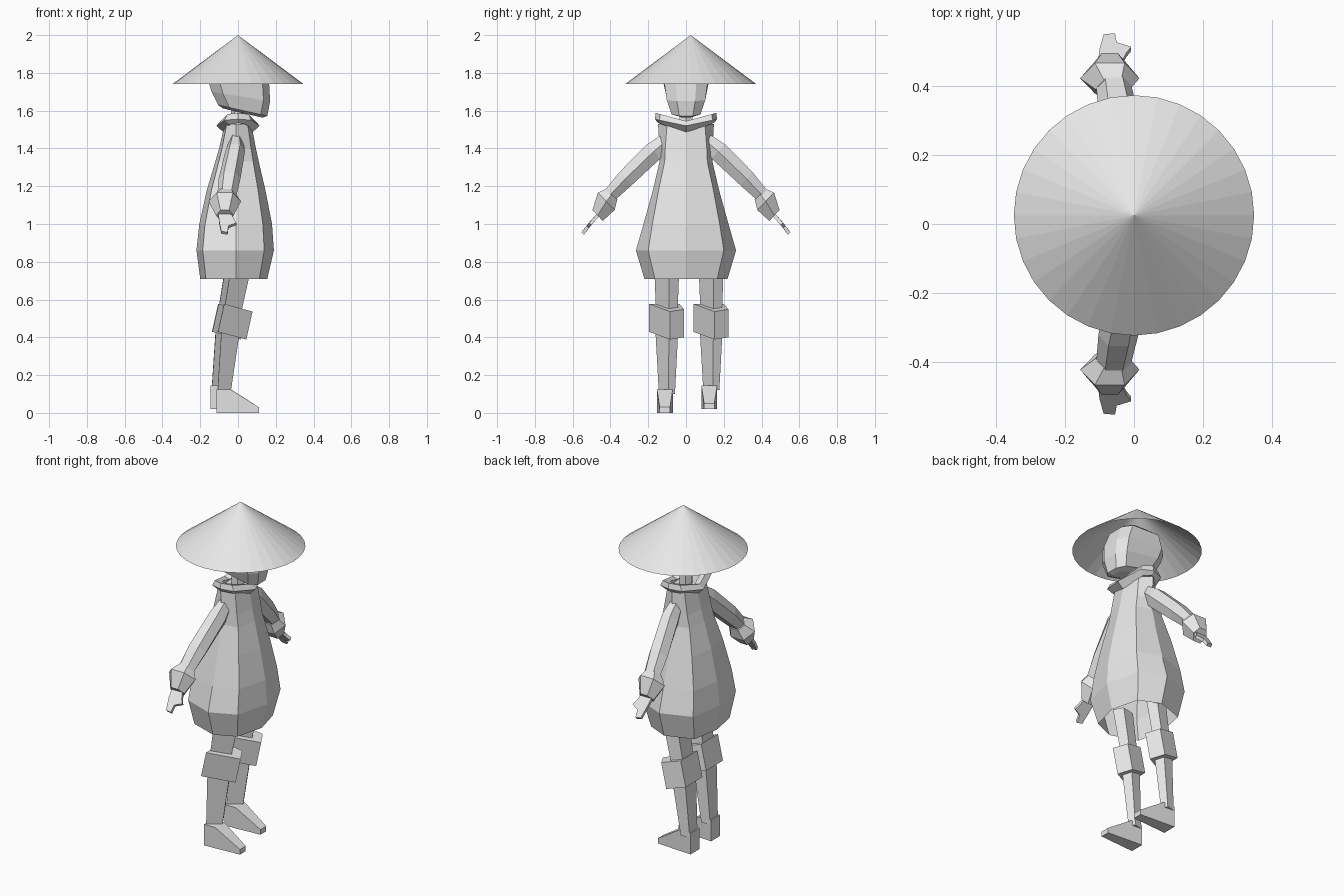
import bpy, bmesh, math
from mathutils import Vector

if "Cube" in bpy.data.objects:
    bpy.data.objects.remove(bpy.data.objects["Cube"])

grey = bpy.data.materials.new("pale_grey")
grey.diffuse_color = (0.8, 0.8, 0.8, 1)
grey.use_nodes = True
grey.node_tree.nodes["Principled BSDF"].inputs["Base Color"].default_value = grey.diffuse_color


def loft(name, rings, start=True, end=True, closed=False):
    """Skin a list of equal-length point rings, with optional caps."""
    bm = bmesh.new()
    vs = [[bm.verts.new(p) for p in r] for r in rings]
    n = len(vs[0])
    pairs = list(zip(vs, vs[1:])) + ([(vs[-1], vs[0])] if closed else [])
    for a, b in pairs:
        for i in range(n):
            j = (i + 1) % n
            bm.faces.new((a[i], a[j], b[j], b[i]))
    if start and not closed:
        bm.faces.new(vs[0])
    if end and not closed:
        bm.faces.new(vs[-1])
    bmesh.ops.recalc_face_normals(bm, faces=bm.faces)
    me = bpy.data.meshes.new(name)
    bm.to_mesh(me)
    bm.free()
    me.materials.append(grey)
    ob = bpy.data.objects.new(name, me)
    bpy.context.collection.objects.link(ob)
    return ob


# Straw hat: open cone
bpy.ops.mesh.primitive_cone_add(vertices=32, radius1=0.348, radius2=0, depth=0.26,
                                end_fill_type='NOTHING', location=(0, 0.025, 1.87))
hat = bpy.context.object
hat.name = "hat"
hat.data.materials.append(grey)

# Head: rings tilted down towards the chin (back x, front x, back z, front z, half width)
rings = []
for xb, xf, zb, zf, w in [(-.08, .13, 1.612, 1.563, .045), (-.105, .155, 1.63, 1.572, .08),
                          (-.14, .17, 1.70, 1.65, .107), (-.155, .165, 1.75, 1.74, .12),
                          (-.14, .13, 1.83, 1.83, .11), (-.08, .08, 1.87, 1.87, .06)]:
    half = [(xf, .45 * w), (xf - .035, .95 * w), (xb + .06, w), (xb, .5 * w)]
    pts = half + [(x, -y) for x, y in reversed(half)]
    rings.append([(x, y, zb + (zf - zb) * (x - xb) / (xf - xb)) for x, y in pts])
loft("head", rings)

# Neck
loft("neck", [[(s * math.cos(a * math.pi / 3), s * math.sin(a * math.pi / 3), z) for a in range(6)]
              for s, z in [(.04, 1.48), (.038, 1.61)]])

# Robe: eight-sided bell, open at the hem (z, back x, front x, corner y, side y)
rings = []
for z, xb, xf, yc, ys in [(1.53, -.07, .07, .10, .148), (1.40, -.10, .095, .11, .14),
                          (1.33, -.12, .11, .113, .14), (1.18, -.165, .145, .145, .175),
                          (1.0, -.205, .18, .178, .225), (.86, -.22, .19, .2, .265),
                          (.71, -.20, .155, .165, .22)]:
    rings.append([(xf, 0, z), (xf * .73, yc, z), (-.01, ys, z), (xb * .85, yc, z),
                  (xb, 0, z), (xb * .85, -yc, z), (-.01, -ys, z), (xf * .73, -yc, z)])
loft("robe", rings, end=False)

# Collar: ring that rises at the shoulders
rings = []
for rx, ry, zs, zf in [(.07, .148, 1.535, 1.48), (.115, .165, 1.555, 1.52),
                       (.09, .16, 1.588, 1.545), (.055, .12, 1.575, 1.535)]:
    rings.append([(sx * rx, sy * ry, zf + (zs - zf) * abs(sy)) for sx, sy in
                  [(1, 0), (.62, .85), (0, 1), (-.62, .85), (-1, 0), (-.62, -.85), (0, -1), (.62, -.85)]])
loft("collar", rings, closed=True)

# Arms, cuffs and hands, on both sides
along = Vector((0, .72, -.69))
across = Vector((0, .69, .72))


def arm_ring(centre, rx, rp, n=6, turn=0):
    out = []
    for i in range(n):
        a = 2 * math.pi * i / n + turn
        out.append(Vector(centre) + Vector((rx * math.cos(a), 0, 0)) + across * (rp * math.sin(a)))
    return out


def mirrored(rings, side):
    return [[(p[0], p[1] * side, p[2]) for p in r] for r in rings]


for side, word in [(-1, "right"), (1, "left")]:
    loft(word + "_sleeve", mirrored([
        arm_ring((-.01, .10, 1.445), .035, .045),
        arm_ring((-.015, .17, 1.385), .052, .06),
        arm_ring((-.045, .32, 1.24), .058, .055),
        arm_ring((-.06, .41, 1.145), .05, .042)], side))
    loft(word + "_cuff", mirrored([
        arm_ring((-.062, .39, 1.16), .05, .045),
        arm_ring((-.07, .422, 1.12), .086, .074),
        arm_ring((-.07, .468, 1.045), .046, .046)], side))
    # Hand: flat outline with a thumb, thickened
    outline = [(-.105, .455, 1.06), (-.10, .50, 1.01), (-.088, .543, .955), (-.055, .546, .95),
               (-.05, .52, .985), (-.008, .507, 1.0), (-.022, .49, 1.02), (-.04, .455, 1.06)]
    loft(word + "_hand", mirrored([[Vector(p) + across * t for p in outline]
                                   for t in (-.009, .009)], side))

# Legs: four-cornered sections turned a little outward, the far leg set back
section = [(-.083, -.195), (.067, -.085), (.025, -.01), (-.085, -.035)]
mid = (-.02, -.10)


def leg_ring(cx, z, s, dx, dy, tilt=0.0, dz=0.0, sy=None):
    return [(cx + dx + (x - mid[0]) * s, mid[1] + dy + (y - mid[1]) * (sy or s),
             z + dz - tilt * (x - mid[0]) * s) for x, y in section]


for word, dx, dy, dz in [("right", 0, 0, 0), ("left", -.03, .235, .02)]:
    loft(word + "_thigh", [leg_ring(.01, .78, .72, dx, dy), leg_ring(-.035, .54, .62, dx, dy)])
    loft(word + "_knee_band", [leg_ring(-.01, .56, 1, dx, dy, .27),
                               leg_ring(-.043, .412, 1, dx, dy, .27)])
    loft(word + "_shin", [leg_ring(-.045, .45, .66, dx, dy),
                          leg_ring(-.08, .10, .46, dx, dy, 0, dz)])
    # Foot: side outline, narrower at the toe
    side_view = [(-.115, 0), (.11, 0), (.11, .03), (-.04, .125), (-.115, .125)]
    loft(word + "_foot", [[(x + dx, -.112 + dy + s * (.042 - .015 * max(0, x) / .11), z + dz)
                           for x, z in side_view] for s in (-1, 1)])
